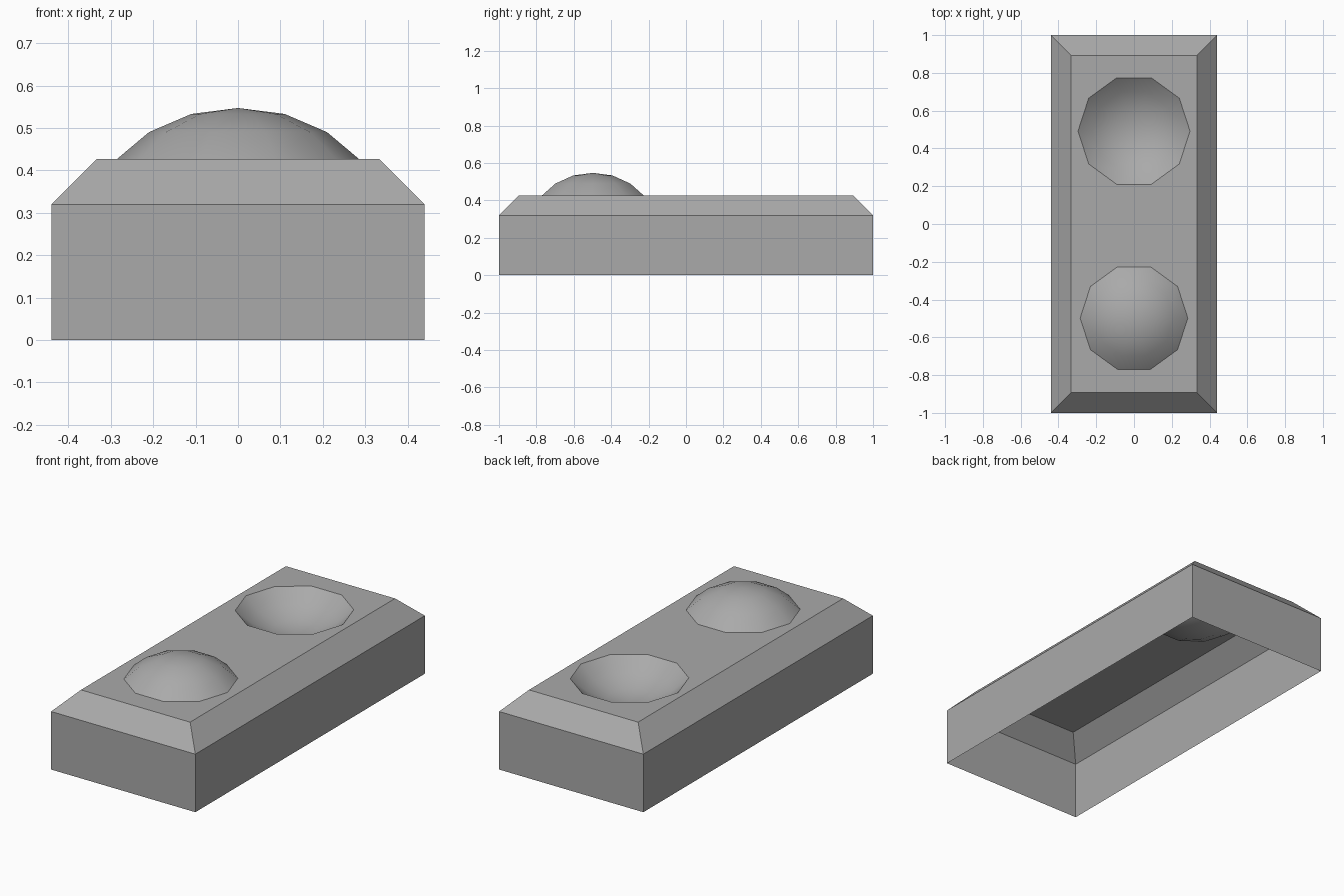
import bpy, bmesh
from math import sin, cos, pi

cube = bpy.data.objects.get("Cube")
if cube:
    bpy.data.objects.remove(cube, do_unlink=True)

GREY = (0.4, 0.4, 0.4, 1.0)
grey = bpy.data.materials.new("mid grey")
grey.use_nodes = True
grey.diffuse_color = GREY
grey.node_tree.nodes["Principled BSDF"].inputs["Base Color"].default_value = GREY

TOP = 0.427          # height of the flat upper plate
SIDES = 10
CAP = [(0.285, 0.0), (0.21, 0.063), (0.11, 0.106)]   # radius, rise of each ring
CAP_RISE = 0.12


def finish(bm, name, smooth=False):
    mesh = bpy.data.meshes.new(name)
    bm.to_mesh(mesh)
    bm.free()
    mesh.materials.append(grey)
    for poly in mesh.polygons:
        poly.use_smooth = smooth
    obj = bpy.data.objects.new(name, mesh)
    bpy.context.collection.objects.link(obj)
    return obj


def ring(bm, cx, cy, r, z):
    angles = [2 * pi * i / SIDES for i in range(SIDES)]
    return [bm.verts.new((cx + r * cos(a), cy + r * sin(a), z)) for a in angles]


def rectangle(bm, x, y, z):
    corners = ((-x, -y), (x, -y), (x, y), (-x, y))
    return [bm.verts.new((px, py, z)) for px, py in corners]


def band(bm, lower, upper):
    n = len(lower)
    for i in range(n):
        j = (i + 1) % n
        bm.faces.new((lower[i], lower[j], upper[j], upper[i]))


def cap(name, cy, scale, direction):
    """Shallow faceted cap that rises (1) or sinks (-1) from the plate."""
    bm = bmesh.new()
    rings = [ring(bm, 0, cy, r * scale, TOP + direction * h * scale) for r, h in CAP]
    for lower, upper in zip(rings, rings[1:]):
        band(bm, lower, upper)
    tip = bm.verts.new((0, cy, TOP + direction * CAP_RISE * scale))
    for i in range(SIDES):
        bm.faces.new((rings[-1][i], rings[-1][(i + 1) % SIDES], tip))
    return finish(bm, name, smooth=True)


# Raised dome at the front, sunken bowl at the back
BOWL_Y, BOWL_SCALE = 0.492, 1.04
cap("dome", -0.498, 1.0, 1)
cap("bowl", BOWL_Y, BOWL_SCALE, -1)

# Open-bottomed shell: walls, sloped shoulder, plate with a hole for the bowl
bm = bmesh.new()
levels = [rectangle(bm, 0.44, 1.0, 0.0),
          rectangle(bm, 0.44, 1.0, 0.32),
          rectangle(bm, 0.333, 0.893, TOP)]
for lower, upper in zip(levels, levels[1:]):
    band(bm, lower, upper)
hole = ring(bm, 0, BOWL_Y, CAP[0][0] * BOWL_SCALE, TOP)
rim = [bm.edges.new((hole[i], hole[(i + 1) % SIDES])) for i in range(SIDES)]
border = [bm.edges.get((levels[2][i], levels[2][(i + 1) % 4])) for i in range(4)]
filled = bmesh.ops.triangle_fill(bm, edges=rim + border, use_beauty=True,
                                 normal=(0, 0, 1))
for item in filled["geom"]:
    if isinstance(item, bmesh.types.BMFace):
        item.normal_update()
        if item.normal.z < 0:
            item.normal_flip()
finish(bm, "base_shell")
